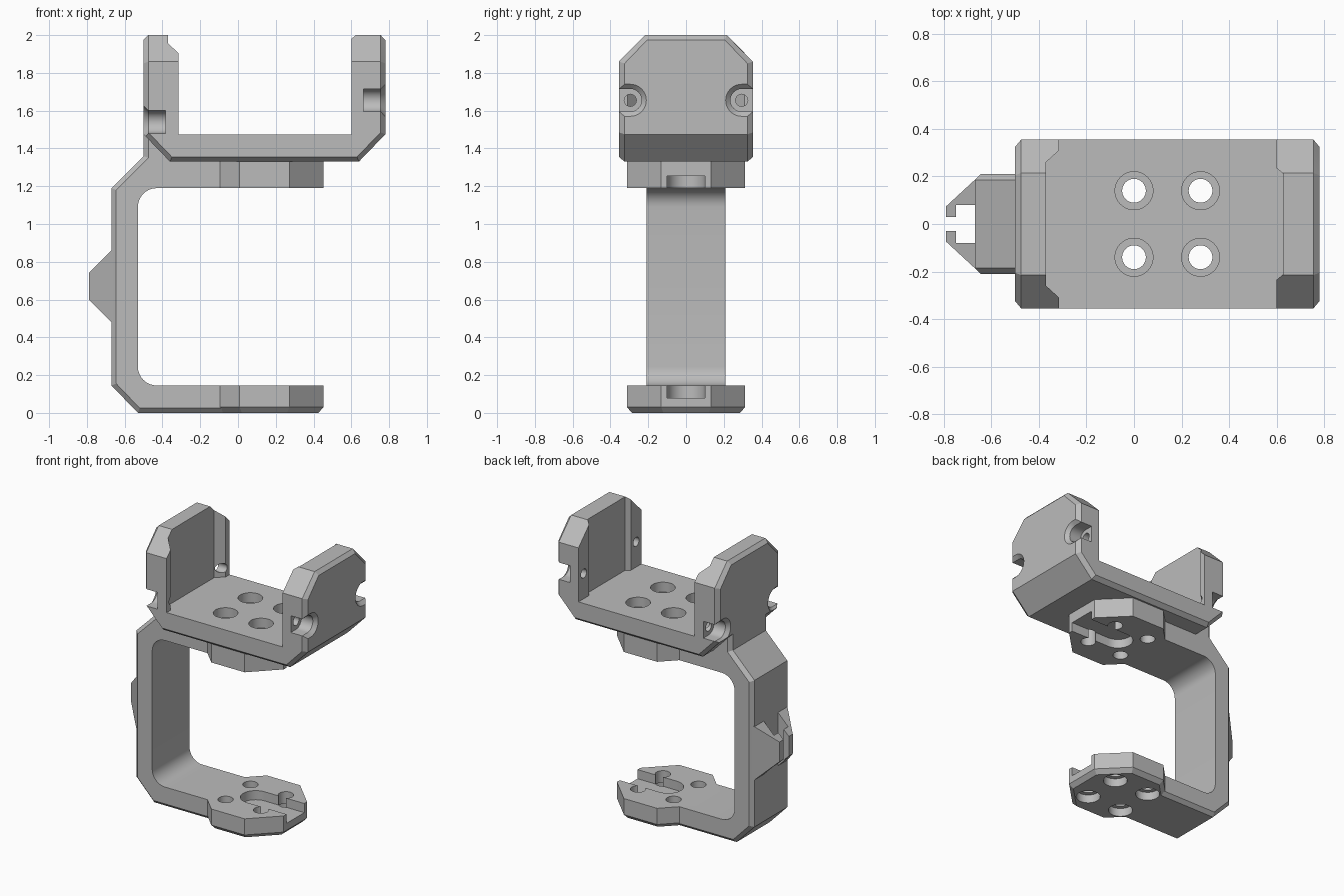
import bpy, bmesh
from math import sin, cos, pi, radians

cube = bpy.data.objects.get("Cube")
if cube:
    bpy.data.objects.remove(cube, do_unlink=True)

grey = bpy.data.materials.new("light_grey")
grey.use_nodes = True
grey.diffuse_color = (0.5, 0.5, 0.5, 1)
grey.node_tree.nodes["Principled BSDF"].inputs["Base Color"].default_value = (0.5, 0.5, 0.5, 1)


def hull(name, points):
    """Convex solid around the points, with flat regions merged."""
    bm = bmesh.new()
    verts = [bm.verts.new(p) for p in points]
    out = bmesh.ops.convex_hull(bm, input=verts)
    loose = {v for v in out["geom_interior"] + out["geom_unused"]
             if isinstance(v, bmesh.types.BMVert) and v.is_valid and not v.link_faces}
    bmesh.ops.delete(bm, geom=list(loose), context="VERTS")
    bmesh.ops.dissolve_limit(bm, angle_limit=radians(1), verts=bm.verts[:], edges=bm.edges[:])
    bmesh.ops.recalc_face_normals(bm, faces=bm.faces[:])
    mesh = bpy.data.meshes.new(name)
    bm.to_mesh(mesh)
    bm.free()
    mesh.materials.append(grey)
    ob = bpy.data.objects.new(name, mesh)
    bpy.context.collection.objects.link(ob)
    return ob


def box(x0, x1, y0, y1, z0, z1):
    return [(x, y, z) for x in (x0, x1) for y in (y0, y1) for z in (z0, z1)]


def circle(a, b, r, n=32):
    return [(a + r * cos(2 * pi * i / n), b + r * sin(2 * pi * i / n)) for i in range(n)]


def both_sides(profile, y):
    """An xz profile placed at +y and -y."""
    return [(x, s * y, z) for s in (-1, 1) for x, z in profile]


def combine(ob, points, operation="DIFFERENCE"):
    """Cut a convex solid from the part, or add it."""
    tool = hull("tool", points)
    mod = ob.modifiers.new("bool", "BOOLEAN")
    mod.operation, mod.solver, mod.object = operation, "EXACT", tool
    bpy.context.view_layer.objects.active = ob
    bpy.ops.object.modifier_apply(modifier=mod.name)
    bpy.data.objects.remove(tool, do_unlink=True)


def round_cut(ob, x, y, r, z0, z1):
    combine(ob, [(a, b, z) for a, b in circle(x, y, r) for z in (z0, z1)])


HOLES = [(x, y) for x in (0, 0.28) for y in (-0.14, 0.14)]
FLOOR = 1.475

# Cradle: chamfered outer block
cradle = hull("cradle", (
    both_sides([(-.5, FLOOR), (-.36, 1.33), (.64, 1.33), (.78, FLOOR), (-.5, 1.85), (.78, 1.85)], .325)
    + both_sides([(-.475, 1.485), (-.35, 1.355), (.63, 1.355), (.755, 1.485),
                  (-.475, 1.86), (.755, 1.86)], .355)
    + both_sides([(-.5, 1.975), (.78, 1.975)], .205)
    + both_sides([(-.475, 2), (.755, 2)], .215)))

# Open channel and the shallow recesses in both walls
combine(cradle, box(-.315, .6, -1, 1, FLOOR, 3))
for wall, lip, inner, w0, w1 in ((-.37, -.315, -.2, .26, .31), (.63, .6, .5, .21, .235)):
    combine(cradle, [(x, s * y, z) for x, y in ((wall, w0), (lip, w1), (inner, w1))
                     for s in (-1, 1) for z in (FLOOR, 3)])

# Side-opening screw seats with flared rims
for face, inward, z in ((-.5, 1, 1.54), (.78, -1, 1.655)):
    for s in (-1, 1):
        def slot(x, r):
            return [(x, s * y, h) for c in (.295, .5) for y, h in circle(c, z, r)]
        combine(cradle, slot(face - inward * .05, .06) + slot(face + inward * .115, .06))
        combine(cradle, slot(face - inward * .01, .095) + slot(face + inward * .025, .06))
        combine(cradle, [(x, y, h) for y, h in circle(s * .295, z, .032)
                         for x in (face, face + inward * .25)])

# C-shaped bracket with chamfered outer edges
bracket = hull("bracket", (
    both_sides([(-.53, 0), (-.67, .145), (-.67, 1.19), (-.5, 1.36), (.1, 1.36), (.1, 0)], .185)
    + both_sides([(-.52, .025), (-.645, .155), (-.645, 1.18), (-.465, 1.36),
                  (.1, 1.36), (.1, .025)], .21)))
combine(bracket, both_sides(circle(-.43, .245, .1) + circle(-.43, 1.09, .1)
                            + [(1, .145), (1, 1.19)], 1))
combine(bracket, both_sides([(-.5, 1.3), (-.5, FLOOR), (-.36, 1.3), (-.36, FLOOR)], .185)
        + both_sides([(-.475, 1.3), (-.475, FLOOR), (-.36, 1.3), (-.36, FLOOR)], .21), "UNION")


# Octagonal pads
def octagon(r, z):
    e = r * .42
    return [(.14 + sx * a, sy * b, z) for sx in (-1, 1) for sy in (-1, 1)
            for a, b in ((r, e), (e, r))]


combine(bracket, octagon(.285, 0) + octagon(.313, .03) + octagon(.313, .145), "UNION")
combine(bracket, octagon(.313, 1.19) + octagon(.313, 1.34), "UNION")

# Round-ended slots on the inner pad faces
for z0, z1 in ((.08, .3), (1.1, 1.255)):
    combine(bracket, [(x, y, z) for x, y in circle(.14, 0, .1) + [(.6, -.1), (.6, .1)]
                      for z in (z0, z1)])

# Bolt holes with counterbores
for x, y in HOLES:
    round_cut(cradle, x, y, .05, 1.2, 1.6)
    round_cut(cradle, x, y, .08, 1.405, 1.6)
    round_cut(bracket, x, y, .05, -.1, 1.5)
    round_cut(bracket, x, y, .08, -.1, .06)

# Rear rail with a T-shaped slot
rail = hull("rear_rail", [(x, s * y, z) for s in (-1, 1) for x, y, z in (
    (-.66, .195, .47), (-.66, .195, .87), (-.79, .075, .6), (-.79, .075, .74))])
combine(rail, box(-.75, -.6, -.08, .08, 0, 1))
combine(rail, box(-.9, -.7, -.03, .03, 0, 1))

# Smooth round surfaces, keep chamfers crisp
bpy.ops.object.select_all(action="DESELECT")
for ob in (cradle, bracket, rail):
    ob.select_set(True)
bpy.context.view_layer.objects.active = cradle
bpy.ops.object.shade_smooth_by_angle(angle=radians(25))
